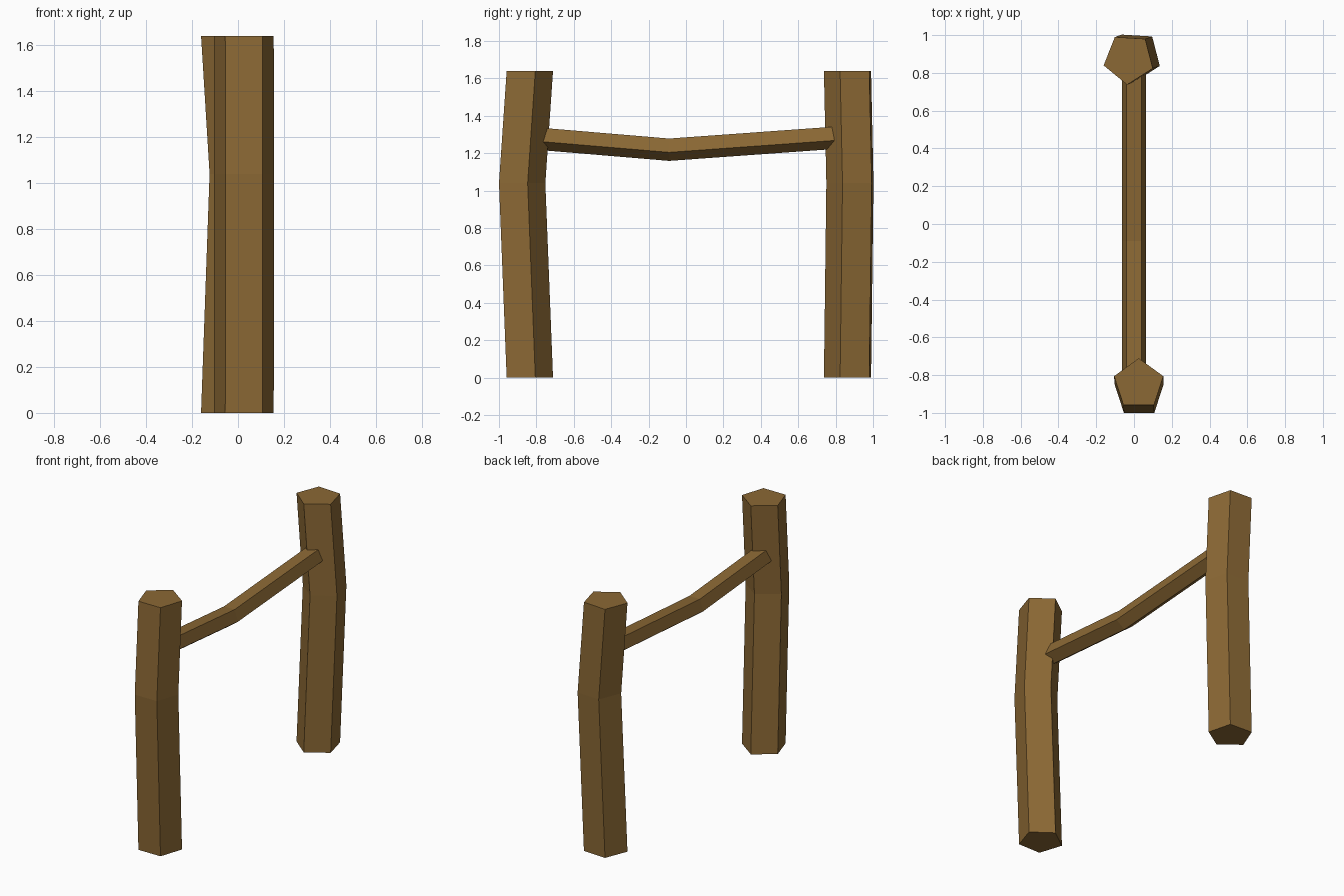
import bpy, bmesh
from math import cos, sin, radians
from mathutils import Vector

if "Cube" in bpy.data.objects:
    bpy.data.objects.remove(bpy.data.objects["Cube"])

wood = bpy.data.materials.new("wood")
wood.diffuse_color = (0.26, 0.14, 0.035, 1)
wood.use_nodes = True
wood.node_tree.nodes["Principled BSDF"].inputs["Base Color"].default_value = wood.diffuse_color


def pentagon_log(name, centres, radius, start, u, v):
    """Bent five-sided log: pentagon rings in the u/v plane at each centre."""
    u, v = Vector(u), Vector(v)
    bm = bmesh.new()
    rings = []
    for c in centres:
        angles = [radians(start + 72 * i) for i in range(5)]
        rings.append([bm.verts.new(Vector(c) + radius * (cos(a) * u + sin(a) * v)) for a in angles])
    for lo, hi in zip(rings, rings[1:]):
        for i in range(5):
            j = (i + 1) % 5
            bm.faces.new((lo[i], lo[j], hi[j], hi[i]))
    bm.faces.new(rings[0])
    bm.faces.new(rings[-1])
    bmesh.ops.recalc_face_normals(bm, faces=bm.faces)
    mesh = bpy.data.meshes.new(name)
    bm.to_mesh(mesh)
    bm.free()
    mesh.materials.append(wood)
    obj = bpy.data.objects.new(name, mesh)
    bpy.context.collection.objects.link(obj)
    return obj


X, Y, Z = (1, 0, 0), (0, 1, 0), (0, 0, 1)
HEIGHT, BEND = 1.64, 1.04

# Upright posts, each bowed outwards at the bend height
for name, x, y, dx, dy, start in (
    ("front_post", 0.025, -0.848, 0.002, -0.041, 90),
    ("back_post", -0.028, 0.874, 0.037, 0.013, -93.5),
):
    pentagon_log(name, [(x, y, 0), (x + dx, y + dy, BEND), (x, y, HEIGHT)], 0.137, start, X, Y)

# Sagging rail, with its ends sunk into the posts
pentagon_log("rail", [(0, -0.84, 1.288), (0, -0.09, 1.225), (0, 0.87, 1.294)], 0.066, -90, X, Z)
